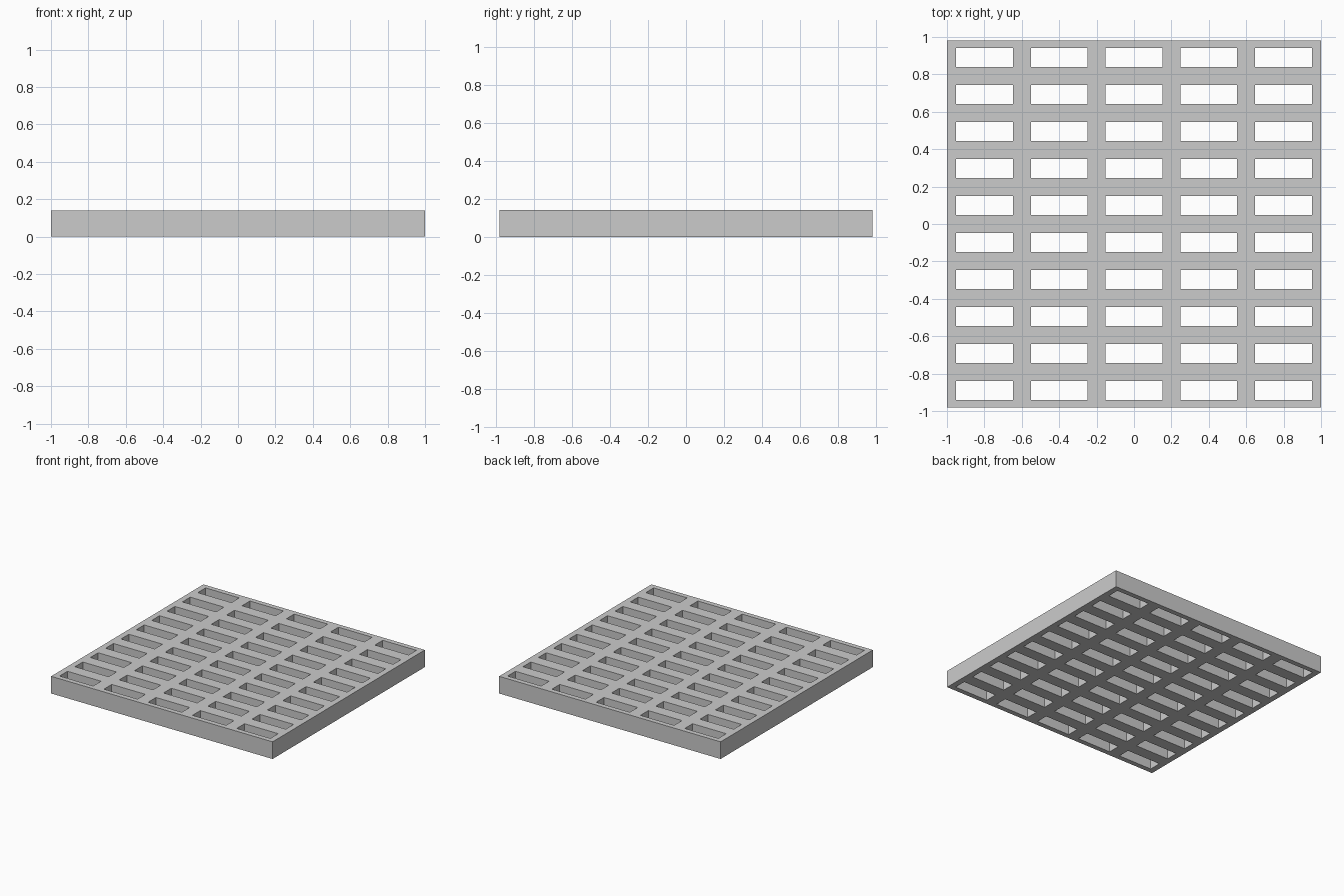
import bpy, bmesh

if "Cube" in bpy.data.objects:
    bpy.data.objects.remove(bpy.data.objects["Cube"])

HEIGHT = 0.14


def cuts(count, pitch, slot, half):
    """Grid lines along one axis: outer edges plus both sides of every slot."""
    lines = [-half]
    for i in range(count):
        c = (i - (count - 1) / 2) * pitch
        lines += [c - slot / 2, c + slot / 2]
    return lines + [half]


xs = cuts(5, 0.4, 0.304, 1.0)
ys = cuts(10, 0.198, 0.101, 0.982)

# Flat lattice: every odd/odd cell is an open slot
bm = bmesh.new()
grid = [[bm.verts.new((x, y, 0)) for y in ys] for x in xs]
for i in range(len(xs) - 1):
    for j in range(len(ys) - 1):
        if i % 2 and j % 2:
            continue
        bm.faces.new((grid[i][j], grid[i + 1][j], grid[i + 1][j + 1], grid[i][j + 1]))

# Thicken the lattice into a plate
res = bmesh.ops.extrude_face_region(bm, geom=bm.faces[:], use_keep_orig=True)
top = [g for g in res["geom"] if isinstance(g, bmesh.types.BMVert)]
bmesh.ops.translate(bm, verts=top, vec=(0, 0, HEIGHT))
bmesh.ops.recalc_face_normals(bm, faces=bm.faces[:])

mesh = bpy.data.meshes.new("slotted_grate")
bm.to_mesh(mesh)
bm.free()
bpy.context.collection.objects.link(bpy.data.objects.new("slotted_grate", mesh))
